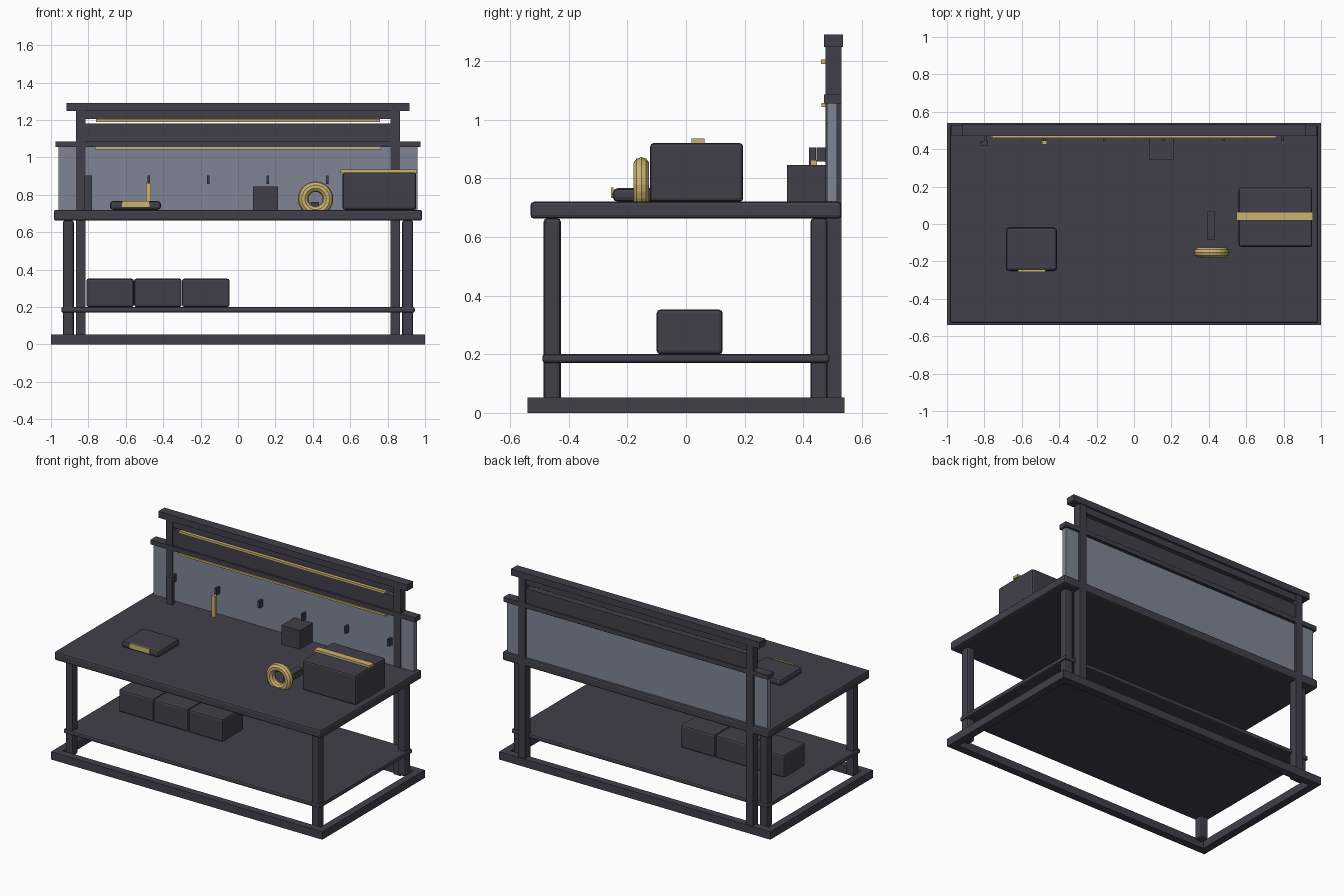
import bpy, math
from mathutils import Vector

if "Cube" in bpy.data.objects:
    bpy.data.objects.remove(bpy.data.objects["Cube"])


def material(name, rgb):
    m = bpy.data.materials.new(name)
    m.diffuse_color = (*rgb, 1)
    m.use_nodes = True
    m.node_tree.nodes["Principled BSDF"].inputs["Base Color"].default_value = m.diffuse_color
    return m


DARK = material("charcoal", (0.053, 0.051, 0.069))
PANEL = material("blue_grey", (0.215, 0.235, 0.30))
GOLD = material("gold", (0.60, 0.45, 0.16))


def box(name, x, y, z, mat=DARK, bevel=0.0, segments=2):
    """Box from (min, max) ranges, with optional rounded edges."""
    lo, hi = Vector((x[0], y[0], z[0])), Vector((x[1], y[1], z[1]))
    bpy.ops.mesh.primitive_cube_add(size=1, location=(lo + hi) / 2)
    ob = bpy.context.object
    ob.name = name
    ob.scale = hi - lo
    bpy.ops.object.transform_apply(location=False, rotation=False, scale=True)
    ob.data.materials.append(mat)
    if bevel:
        mod = ob.modifiers.new("rounded", 'BEVEL')
        mod.width, mod.segments = bevel, segments
    return ob


def both_sides(name, x, y, z, **kw):
    """Same box on the left and the right."""
    box(name + "_right", x, y, z, **kw)
    box(name + "_left", (-x[1], -x[0]), y, z, **kw)


# Base frame on the floor
box("base_front", (-1, 1), (-0.54, -0.49), (0, 0.052))
box("base_back", (-1, 1), (0.49, 0.54), (0, 0.052))
both_sides("base_side", (0.95, 1), (-0.49, 0.49), (0, 0.052))

# Worktop, lower shelf and legs
box("worktop", (-0.985, 0.985), (-0.53, 0.53), (0.662, 0.72), bevel=0.012)
box("lower_shelf", (-0.945, 0.945), (-0.49, 0.49), (0.17, 0.2), bevel=0.01)
both_sides("front_leg", (0.878, 0.936), (-0.485, -0.427), (0.03, 0.664), bevel=0.012)
both_sides("back_leg", (0.878, 0.936), (0.425, 0.483), (0.03, 0.664), bevel=0.012)

# Back uprights, rails and panel
both_sides("upright", (0.815, 0.865), (0.475, 0.53), (0, 1.25))
box("top_rail", (-0.917, 0.917), (0.47, 0.535), (1.248, 1.29))
box("panel_rail", (-0.975, 0.975), (0.47, 0.53), (1.055, 1.085))
box("upper_board", (-0.815, 0.815), (0.482, 0.522), (1.05, 1.182))
box("lamp_hood", (-0.815, 0.815), (0.482, 0.522), (1.205, 1.25))
box("back_panel", (-0.96, 0.96), (0.48, 0.515), (0.7, 1.056), PANEL)
box("lamp_strip", (-0.76, 0.76), (0.46, 0.482), (1.19, 1.205), GOLD)
box("trim_strip", (-0.765, 0.765), (0.462, 0.482), (1.043, 1.056), GOLD)

# Hooks and hanging tools
for i in range(6):
    x = -0.795 + 0.318 * i
    box("hook", (x - 0.007, x + 0.007), (0.445, 0.482), (0.857, 0.904))
box("dark_tool", (-0.82, -0.78), (0.42, 0.444), (0.72, 0.904))
box("gold_tool", (-0.492, -0.466), (0.424, 0.446), (0.72, 0.862), GOLD)

# Storage crates on the lower shelf
for i in range(3):
    x = -0.811 + 0.256 * i
    box("crate", (x, x + 0.254), (-0.1, 0.125), (0.2, 0.352), bevel=0.012)

# Things on the worktop
box("small_block", (0.08, 0.215), (0.345, 0.48), (0.72, 0.845))
box("tool_chest", (0.56, 0.953), (-0.122, 0.195), (0.72, 0.92), bevel=0.012)
box("chest_strap", (0.549, 0.957), (0.018, 0.063), (0.918, 0.935), GOLD)
box("flat_case", (-0.685, -0.412), (-0.25, -0.02), (0.72, 0.766), bevel=0.016)
box("case_label", (-0.62, -0.472), (-0.256, -0.247), (0.733, 0.768), GOLD)
box("small_bar", (0.39, 0.434), (-0.085, 0.066), (0.72, 0.762))

# Tape ring standing on its edge
bpy.ops.mesh.primitive_torus_add(
    major_radius=0.066, minor_radius=0.028, major_segments=24, minor_segments=10,
    location=(0.415, -0.152, 0.778), rotation=(math.pi / 2, 0, 0))
ring = bpy.context.object
ring.name = "tape_ring"
ring.data.materials.append(GOLD)
